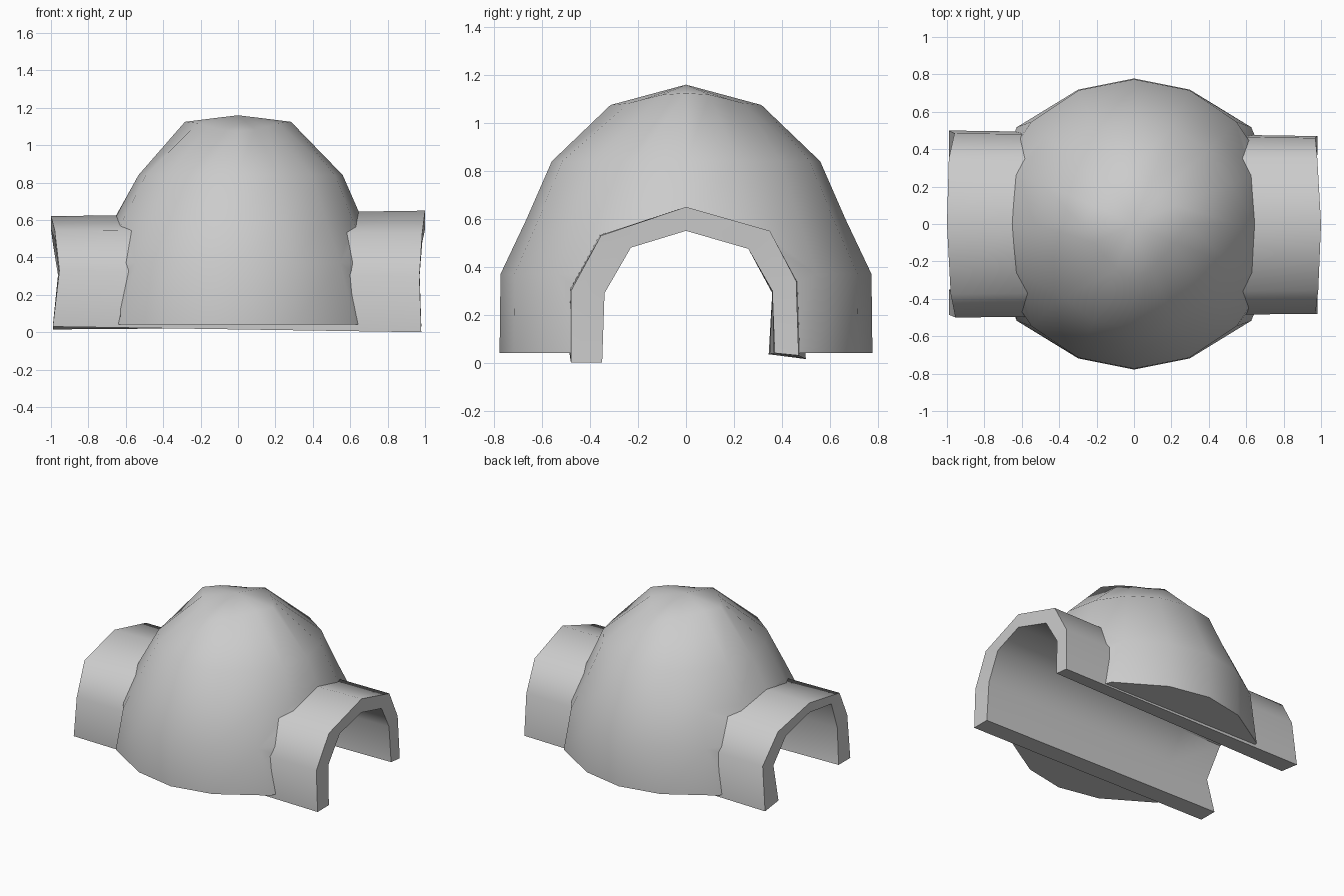
import bpy, bmesh, math

if "Cube" in bpy.data.objects:
    bpy.data.objects.remove(bpy.data.objects["Cube"])


def make_object(name, bm):
    bmesh.ops.recalc_face_normals(bm, faces=bm.faces)
    mesh = bpy.data.meshes.new(name)
    bm.to_mesh(mesh)
    bm.free()
    obj = bpy.data.objects.new(name, mesh)
    bpy.context.collection.objects.link(obj)
    return obj


def activate(obj):
    bpy.ops.object.select_all(action='DESELECT')
    obj.select_set(True)
    bpy.context.view_layer.objects.active = obj


def smooth(obj, degrees):
    activate(obj)
    bpy.ops.object.shade_smooth_by_angle(angle=math.radians(degrees))


def loft(name, sections):
    """Skin closed loops of 3D points and cap both ends."""
    bm = bmesh.new()
    loops = [[bm.verts.new(p) for p in s] for s in sections]
    n = len(loops[0])
    for a, b in zip(loops, loops[1:]):
        for i in range(n):
            j = (i + 1) % n
            bm.faces.new((a[i], a[j], b[j], b[i]))
    # Arch caps are quads between outer and inner halves of the loop
    for loop in (loops[0], loops[-1]):
        for i in range(n // 2 - 1):
            bm.faces.new((loop[i], loop[i + 1], loop[n - 2 - i], loop[n - 1 - i]))
    return make_object(name, bm)


# Arch profiles (y, z) at the two slightly uneven tunnel mouths
right_outer = [(-.48, .00), (-.48, .30), (-.355, .53), (0, .65), (.35, .55), (.46, .34), (.47, .03)]
right_inner = [(-.35, .00), (-.34, .29), (-.23, .48), (0, .55), (.26, .475), (.36, .30), (.37, .04)]
left_outer = [(-.485, .03), (-.50, .33), (-.375, .545), (0, .62), (.35, .54), (.485, .33), (.50, .015)]
left_inner = [(-.35, .03), (-.385, .28), (-.28, .50), (0, .55), (.26, .475), (.36, .29), (.345, .035)]
right_x = [.98, .97, .985, 1.0, .98, .97, .98]
left_x = [-.99, -.955, -.98, -1.0, -.99, -.96, -.99]


def arch(outer, inner, xs):
    return [(x, y, z) for x, (y, z) in zip(xs, outer)] + \
           [(x, y, z) for x, (y, z) in zip(xs[::-1], inner[::-1])]


# Entrance tunnel running through the whole dome
left_end = arch(left_outer, left_inner, left_x)
right_end = arch(right_outer, right_inner, right_x)


def between(t):
    return [tuple(p + (q - p) * t for p, q in zip(a, b)) for a, b in zip(left_end, right_end)]


tunnel = loft("tunnel", [left_end, between(.17), between(.83), right_end])
smooth(tunnel, 50)

# Dome: 16-sided rings (radius, height), narrowing to a diamond-shaped cap
rings = [(.778, .04), (.774, .37), (.665, .60), (.56, .84), (.315, 1.075)]
bm = bmesh.new()
prev = None
for r, z in rings:
    ring = []
    for i in range(16):
        a = math.tau * i / 16
        c, s = math.cos(a), math.sin(a)
        x, y, h = r * c, r * s, z
        if z > 1:
            k = 1 / (abs(c) + abs(s)) * .75 + .25
            x, y, h = x * k * .9, y * k, z + .05 * c * c
        elif z < .1 and i % 4 == 2:
            # flare of the base toward the tunnel sides
            x, y = x * 1.14, y * .94
        elif z > .8 and c < -.5:
            x *= .95
        ring.append(bm.verts.new((x, y, h)))
    if prev:
        for i in range(16):
            j = (i + 1) % 16
            bm.faces.new((prev[i], prev[j], ring[j], ring[i]))
    else:
        bm.faces.new(ring[::-1])
    prev = ring
top = bm.verts.new((0, 0, 1.16))
for i in range(16):
    bm.faces.new((prev[i], prev[(i + 1) % 16], top))
dome = make_object("dome", bm)

# Cutter that clears the passage; its cut lies hidden inside the tunnel walls
cut = [(-.42, -.2), (-.42, .30), (-.31, .51), (0, .60), (.31, .51), (.42, .31), (.42, -.2)]
bm = bmesh.new()
face = bm.faces.new([bm.verts.new((-1.2, y, z)) for y, z in cut])
ext = bmesh.ops.extrude_face_region(bm, geom=[face], use_keep_orig=True)
for v in ext['geom']:
    if isinstance(v, bmesh.types.BMVert):
        v.co.x = 1.2
cutter = make_object("passage_cutter", bm)
cutter.hide_render = True
mod = dome.modifiers.new("passage", 'BOOLEAN')
mod.operation = 'DIFFERENCE'
mod.solver = 'EXACT'
mod.object = cutter
activate(dome)
bpy.ops.object.modifier_apply(modifier=mod.name)
bpy.data.objects.remove(cutter)
smooth(dome, 45)
